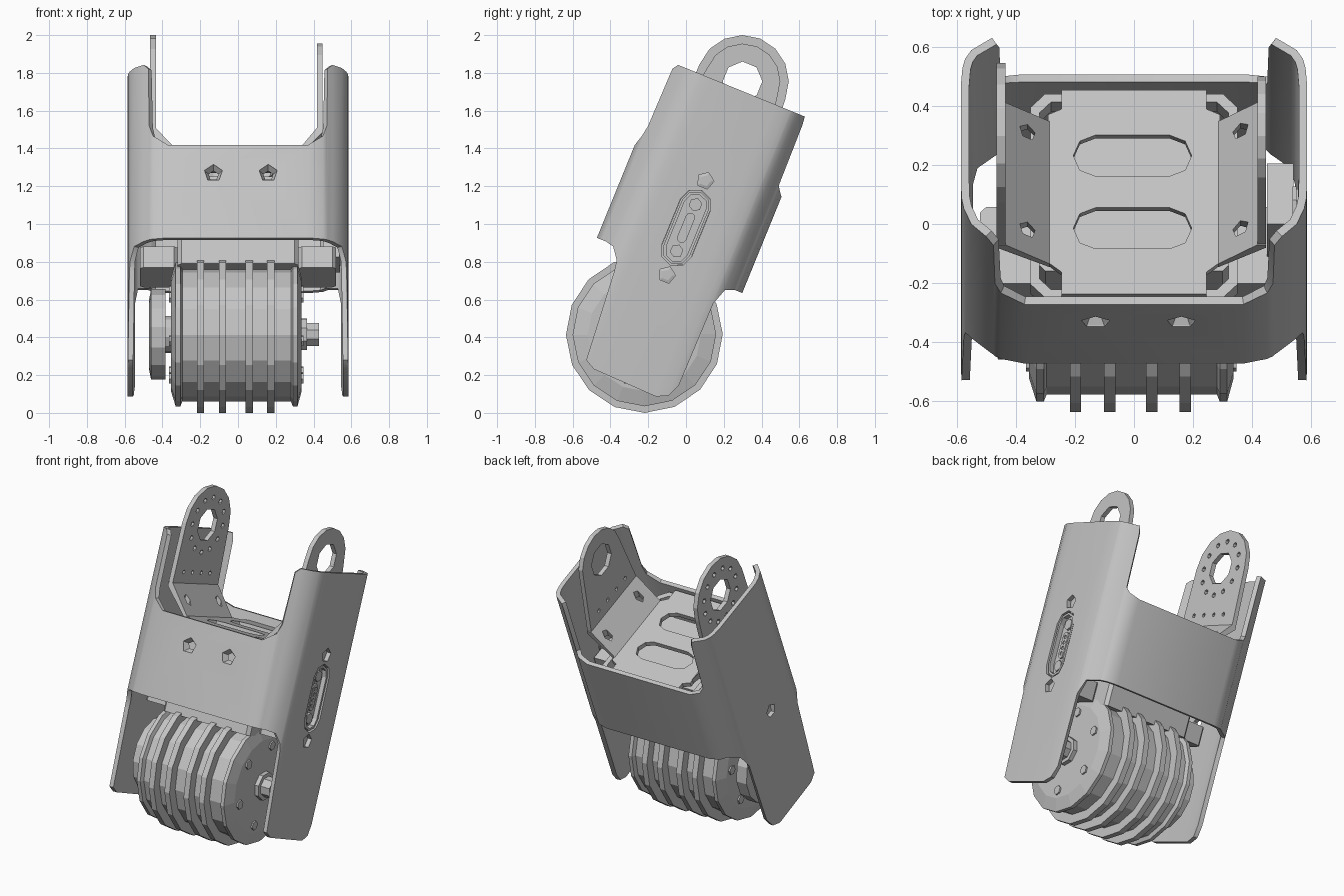
import bpy, bmesh, math
from math import sin, cos, pi

if "Cube" in bpy.data.objects:
    bpy.data.objects.remove(bpy.data.objects["Cube"])

GREY = bpy.data.materials.new("light_grey_metal")
GREY.use_nodes = True
GREY.diffuse_color = (0.55, 0.55, 0.55, 1)
GREY.node_tree.nodes["Principled BSDF"].inputs["Base Color"].default_value = (0.55, 0.55, 0.55, 1)

TILT = math.radians(-22.2)   # whole limb leans backwards
MID = -0.37                  # depth of the limb's centre line
parts = []


def new_object(name, verts, faces):
    mesh = bpy.data.meshes.new(name)
    mesh.from_pydata(verts, [], faces)
    bm = bmesh.new()
    bm.from_mesh(mesh)
    if name != "outer_shell":
        bmesh.ops.recalc_face_normals(bm, faces=bm.faces)
    bm.to_mesh(mesh)
    bm.free()
    ob = bpy.data.objects.new(name, mesh)
    bpy.context.collection.objects.link(ob)
    return ob


def prism(name, axis, pts, a, b):
    """Extrude a 2D outline along an axis from a to b."""
    place = {"x": lambda p, t: (t, p[0], p[1]),
             "y": lambda p, t: (p[0], t, p[1]),
             "z": lambda p, t: (p[0], p[1], t)}[axis]
    n = len(pts)
    verts = [place(p, t) for t in (a, b) for p in pts]
    faces = [(i, (i + 1) % n, n + (i + 1) % n, n + i) for i in range(n)]
    faces += [tuple(range(n)), tuple(range(n, 2 * n))]
    return new_object(name, verts, faces)


def lathe(name, axis, cx, cy, rings, n):
    """Closed or open stack of n-sided rings given as (position, radius)."""
    verts = []
    for t, r in rings:
        for p in ngon(cx, cy, r, n):
            verts.append({"x": (t, *p), "y": (p[0], t, p[1])}[axis])
    faces = [(k * n + i, k * n + (i + 1) % n, (k + 1) * n + (i + 1) % n, (k + 1) * n + i)
             for k in range(len(rings) - 1) for i in range(n)]
    if axis == "x":
        faces += [tuple(range(n)), tuple(range(len(verts) - n, len(verts)))]
    return new_object(name, verts, faces)


def ngon(cx, cy, r, n, phase=pi / 2):
    return [(cx + r * cos(phase + 2 * pi * i / n), cy + r * sin(phase + 2 * pi * i / n)) for i in range(n)]


def stadium(cx, cy, half, r, tall=True):
    pts = []
    for i in range(10):
        a = pi * (i if i < 5 else i - 1) / 4
        s = half if i < 5 else -half
        p = (r * cos(a), s + r * sin(a))
        pts.append((cx + p[0], cy + p[1]) if tall else (cx + p[1], cy - p[0]))
    return pts


def rect(x0, x1, y0, y1, c=0.0):
    if not c:
        return [(x0, y0), (x1, y0), (x1, y1), (x0, y1)]
    return [(x0 + c, y0), (x1 - c, y0), (x1, y0 + c), (x1, y1 - c),
            (x1 - c, y1), (x0 + c, y1), (x0, y1 - c), (x0, y0 + c)]


def finish(ob, cutters=(), thickness=0, smooth=False):
    """Bake thickness and holes, then colour and register the part."""
    if thickness:
        m = ob.modifiers.new("thickness", "SOLIDIFY")
        m.thickness, m.offset = thickness, -1
    for c in cutters:
        m = ob.modifiers.new("hole", "BOOLEAN")
        m.operation, m.solver, m.object = "DIFFERENCE", "EXACT", c
    if ob.modifiers:
        bpy.context.view_layer.update()
        dg = bpy.context.evaluated_depsgraph_get()
        mesh = bpy.data.meshes.new_from_object(ob.evaluated_get(dg))
        ob.modifiers.clear()
        ob.data = mesh
    for c in cutters:
        bpy.data.objects.remove(c)
    ob.data.materials.clear()
    ob.data.materials.append(GREY)
    if smooth:
        bpy.ops.object.select_all(action="DESELECT")
        ob.select_set(True)
        bpy.context.view_layer.objects.active = ob
        bpy.ops.object.shade_smooth_by_angle(angle=math.radians(35))
    parts.append(ob)
    return ob


# Outer shell: wall columns (x, depth, bottom, top) from front centre round to back centre
FRONT, BACK = -0.787, 0.036
wall = [(0.37, FRONT, .68, 1.21), (0.45, -.77, .68, 1.27), (0.47, -.76, .68, 1.33), (0.475, -.755, .68, 1.66),
        (0.50, -.735, .68, 1.69), (0.55, -.69, .67, 1.69), (0.57, -.645, .61, 1.69), (0.575, -.635, .55, 1.69),
        (0.583, -.595, .06, 1.69), (0.585, -.54, .03, 1.69), (0.585, -.18, .02, 1.69), (0.58, -.12, .05, 1.69),
        (0.572, -.09, .12, 1.69), (0.57, -.085, .59, 1.69), (0.55, -.055, .68, 1.69), (0.48, -.01, .70, 1.69),
        (0.475, -.005, .70, 1.64), (0.47, 0, .70, 1.30), (0.45, .02, .70, 1.27), (0.38, BACK, .70, 1.25)]
cols = wall + [(-x, v, b, t) for x, v, b, t in reversed(wall)]
n = len(cols)
verts = [(x, v, b) for x, v, b, t in cols] + [(x, v, t) for x, v, b, t in cols]
shell = new_object("outer_shell", verts, [(i, (i + 1) % n, n + (i + 1) % n, n + i) for i in range(n)])
side_holes = [(MID, 1.177), (MID, 0.638)]
front_holes = [(-0.13, 1.05), (0.16, 1.05)]
cuts = [prism("cut", "x", ngon(*h, .046, 5), .5, .65) for h in side_holes]
cuts += [prism("cut", "y", ngon(*h, .05, 5), -.85, -.7) for h in front_holes]
cuts += [prism("cut", "x", ngon(-.39, .785, .045, 5), -.65, -.5),
         prism("cut", "x", stadium(MID, .907, .13, .085), .5, .65)]
finish(shell, cuts, 0.028, True)

# Countersunk sleeves in the shell holes
for h in side_holes:
    finish(lathe("side_sleeve", "x", *h, [(.555, .05), (.56, .03)], 5))
for h in front_holes:
    finish(lathe("front_sleeve", "y", *h, [(-.785, .052), (-.75, .027)], 5))

# Control recess in the left side
finish(prism("slot_rim", "x", stadium(MID, .907, .13, .075), .545, .58),
       [prism("cut", "x", stadium(MID, .907, .13, .06), .5, .65)])
finish(prism("slot_back", "x", stadium(MID, .907, .13, .084), .535, .55))
finish(prism("slot_switch", "x", stadium(MID, .907, .06, .025), .55, .562),
       [prism("cut", "x", ngon(MID, .907 + k * .035, .013, 6), .555, .6) for k in (-1.5, -.5, .5, 1.5)])
for u in (1.04, .775):
    finish(prism("slot_button", "x", ngon(MID, u, .036, 6), .55, .565))
finish(prism("control_box", "x", rect(-.42, -.2, .72, 1.03), .45, .54))

# Bracket floor with two long openings
half = [(.29, -.10), (.29, -.09), (.245, -.07), (.245, 0)]
right = [(.245, -.745), (.245, -.665), (.29, -.63)] + half[1:]
floor_pts = right + [(-x, v) for x, v in reversed(right)]
finish(prism("bracket_floor", "z", floor_pts, 1.17, 1.2),
       [prism("cut", "z", stadium(-.005, v, .125, .075, False), 1.1, 1.3) for v in (-.24, -.505)])

# Sloped bracket corners and upright ears
for s, r, x_in, x_out in ((-1, .245, .435, .465), (1, .2, .417, .447)):
    slope = [(.285, 1.17), (.285, 1.2), (x_in, 1.37), (x_out, 1.37), (x_out, 1.345)]
    finish(prism("bracket_corner", "y", [(s * x, u) for x, u in slope], -.635, -.115),
           [prism("cut", "z", ngon(s * .36, v, .027, 5), 1, 1.5) for v in (-.188, -.544)])
    arc = [(-.386 + r * cos(pi * i / 8), 1.738 + r * sin(pi * i / 8)) for i in range(9)]
    ear = prism("bracket_ear", "x", [(-.635, 1.345), (-.115, 1.345)] + arc, s * x_in, s * x_out)
    cuts = [prism("cut", "x", ngon(-.386, 1.738, .105, 8, pi / 8), s * .3, s * .6)]
    cuts += [prism("cut", "x", ngon(-.386 + k * .1, 1.44, .014, 5), s * .3, s * .6) for k in (-1.5, -.5, .5, 1.5)]
    if s < 0:
        cuts += [prism("cut", "x", ngon(*p, .017, 6), -.6, -.3) for p in ngon(-.386, 1.738, .172, 12)]
    finish(ear, cuts)

# Tray frame and motor housing under the floor
finish(prism("tray_frame", "z", rect(-.35, .35, -.745, 0, .05), 1.08, 1.165),
       [prism("cut", "z", rect(-.32, .32, -.715, -.03, .04), 1, 1.3)])
finish(prism("motor_housing", "z", rect(-.32, .32, -.62, -.12, .02), .6, 1.1))
for s in (-1, 1):
    finish(prism("housing_arm", "z", rect(s * .42 - .1, s * .42 + .1, -.52, -.24, .02), .62, .74))

# Round finned motor
V, U = -.361, .301
body = [(-.355, .30), (-.33, .38), (-.305, .38), (-.295, .355), (.28, .355), (.29, .38), (.315, .38), (.337, .30)]
finish(lathe("motor_body", "x", V, U, body, 16))
for x in (-.198, -.082, .06, .173):
    finish(prism("cooling_fin", "x", ngon(V, U, .415, 16), x - .019, x + .019))
for x0, x1 in ((-.365, -.34), (.32, .347)):
    for p in ngon(V, U, .25, 6, pi / 6):
        finish(prism("end_bolt", "x", ngon(*p, .03, 6), x0, x1))

# Hubs at both ends of the motor
finish(lathe("drive_disc", "x", V, U, [(-.472, .18), (-.46, .24), (-.385, .24)], 14))
finish(prism("drive_shaft", "x", ngon(V, U, .1, 12), -.39, -.34))
finish(prism("end_hub", "x", ngon(V, U, .09, 8), .33, .365))
finish(prism("end_shaft", "x", ngon(V, U, .065, 8), .36, .43))

# Lean the assembled limb
for ob in parts:
    ob.rotation_euler.x = TILT
